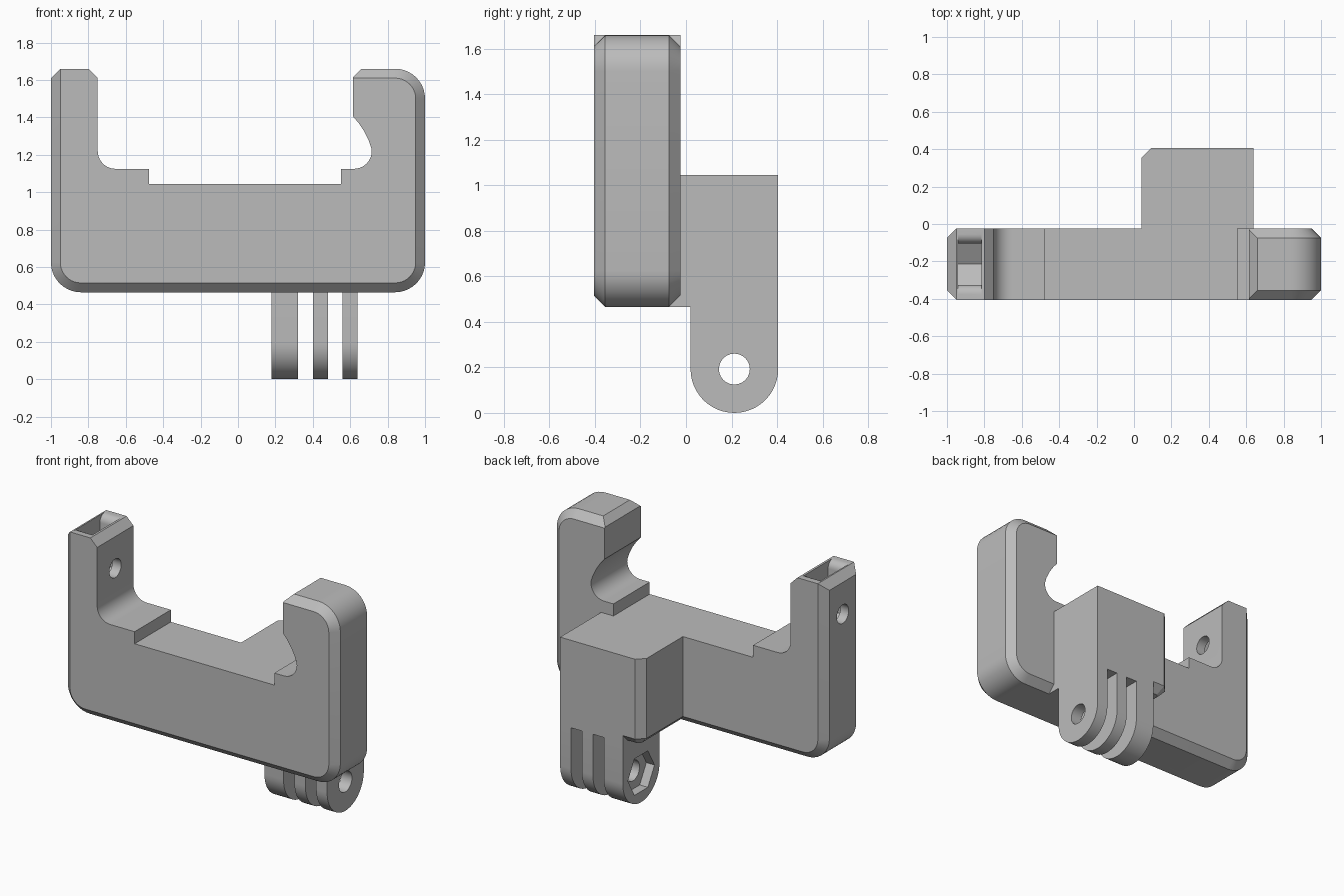
import bpy, bmesh
from math import cos, sin, radians

if "Cube" in bpy.data.objects:
    bpy.data.objects.remove(bpy.data.objects["Cube"], do_unlink=True)

grey = bpy.data.materials.new("matte_grey")
grey.use_nodes = True
grey.diffuse_color = (0.5, 0.5, 0.5, 1)
grey.node_tree.nodes["Principled BSDF"].inputs["Base Color"].default_value = (0.5, 0.5, 0.5, 1)


def arc(cx, cy, r, start, end, steps=10):
    angles = [radians(start + (end - start) * i / steps) for i in range(steps + 1)]
    return [(cx + r * cos(a), cy + r * sin(a)) for a in angles]


def loft(name, rings):
    """Closed solid through rings with equal point counts."""
    bm = bmesh.new()
    loops = [[bm.verts.new(p) for p in ring] for ring in rings]
    n = len(loops[0])
    for a, b in zip(loops, loops[1:]):
        for i in range(n):
            j = (i + 1) % n
            bm.faces.new((a[i], a[j], b[j], b[i]))
    bm.faces.new(loops[0])
    bm.faces.new(loops[-1])
    bmesh.ops.recalc_face_normals(bm, faces=bm.faces)
    mesh = bpy.data.meshes.new(name)
    bm.to_mesh(mesh)
    bm.free()
    mesh.materials.append(grey)
    obj = bpy.data.objects.new(name, mesh)
    bpy.context.collection.objects.link(obj)
    return obj


def prism(name, points, axis, lo, hi):
    place = {"X": lambda p, t: (t, p[0], p[1]),
             "Y": lambda p, t: (p[0], t, p[1]),
             "Z": lambda p, t: (p[0], p[1], t)}[axis]
    return loft(name, [[place(p, t) for p in points] for t in (lo, hi)])


def combine(target, other, operation):
    mod = target.modifiers.new(operation, "BOOLEAN")
    mod.operation, mod.object, mod.solver = operation, other, "EXACT"
    bpy.context.view_layer.objects.active = target
    bpy.ops.object.modifier_apply(modifier=mod.name)
    bpy.data.objects.remove(other, do_unlink=True)


BOTTOM, TOP, FLOOR = 0.465, 1.66, 1.045
FRONT, BACK, CHAMFER, CORNER = -0.405, -0.025, 0.05, 0.16


# Rounded cradle blank with chamfered outer rim
def outline(inset):
    r, c = CORNER - inset, 1 - CORNER
    low = BOTTOM + CORNER
    return ([(-1 + inset, 1.9), (0, 1.9), (0, TOP - inset)]
            + arc(c, TOP - CORNER, r, 90, 0)
            + arc(c, low, r, 0, -90)
            + arc(-c, low, r, -90, -180))


levels = [(FRONT, CHAMFER), (FRONT + CHAMFER, 0), (BACK - CHAMFER, 0), (BACK, CHAMFER)]
cradle = loft("phone_cradle", [[(x, y, z) for x, z in outline(d)] for y, d in levels])

# Inner opening, steps and hooked arm
opening = ([(-1.1, 0.3), (1.1, 0.3), (1.1, 1.75), (0.75, 1.75), (0.615, 1.615), (0.615, 1.405)]
           + [(0.645, 1.37), (0.675, 1.325), (0.7, 1.275), (0.713, 1.235)]
           + arc(0.62, 1.22, 0.095, 0, -90)
           + [(0.55, 1.125), (0.55, FLOOR), (-0.475, FLOOR), (-0.475, 1.125)]
           + arc(-0.655, 1.22, 0.095, 270, 180)
           + [(-0.75, 1.61), (-0.8, TOP), (-0.95, TOP), (-1.1, 1.51)])
combine(cradle, prism("opening_cutter", opening, "Y", -0.6, 0.2), "INTERSECT")

# Nut pocket with flared mouth and screw hole in the straight arm
mid, nut_z, half = (FRONT + BACK) / 2, 1.4, 0.11
flare = arc(half + 0.05, TOP - 0.05, 0.05, 180, 90, 6)
side = [(half, nut_z - 0.064)] + flare + [(half + 0.05, 1.8)]
pocket = ([(mid, nut_z - 0.127)] + [(mid + u, z) for u, z in side]
          + [(mid - u, z) for u, z in reversed(side)])
combine(cradle, prism("pocket_cutter", pocket, "X", -0.94, -0.815), "DIFFERENCE")
hole = arc(mid, nut_z, 0.062, 0, 345, 23)
combine(cradle, prism("screw_cutter", hole, "X", -1.2, -0.6), "DIFFERENCE")

# Rear mounting block with chamfered overhang
REAR, SIDE, ROOT = 0.405, 0.64, -0.1
core = [(0.18, ROOT), (SIDE, ROOT), (SIDE, REAR), (0.18, REAR)]
mount = prism("rear_mount", core, "Z", BOTTOM, FLOOR)
wide = [(0.04, ROOT), (0.3, ROOT), (0.3, REAR), (0.09, REAR), (0.04, REAR - 0.05)]
narrow = [(0.09, ROOT), (0.3, ROOT), (0.3, REAR - 0.05), (0.11, REAR - 0.05), (0.09, REAR - 0.07)]
overhang = loft("overhang", [[(x, y, z) for x, y in ring] for ring, z in
                             ((wide, FLOOR), (wide, BOTTOM + 0.05), (narrow, BOTTOM))])
combine(mount, overhang, "UNION")

# Three hinge fingers
pin_y, pin_z, radius = 0.2125, 0.1925, 0.1925
finger = [(REAR, 0.6), (pin_y - radius, 0.6)] + arc(pin_y, pin_z, radius, 180, 360, 24)
for lo, hi in ((0.18, 0.32), (0.4, 0.48), (0.56, SIDE)):
    combine(mount, prism("hinge_finger", finger, "X", lo, hi), "UNION")

# Pin hole and hexagonal nut recess
pin = arc(pin_y, pin_z, 0.068, 0, 345, 23)
combine(mount, prism("pin_cutter", pin, "X", 0.1, 0.8), "DIFFERENCE")
hexagon = arc(pin_y, pin_z, 0.14, 0, 300, 5)
combine(mount, prism("nut_cutter", hexagon, "X", 0.1, 0.24), "DIFFERENCE")

combine(cradle, mount, "UNION")
cradle.select_set(True)
bpy.context.view_layer.objects.active = cradle
bpy.ops.object.shade_smooth_by_angle(angle=radians(30))
